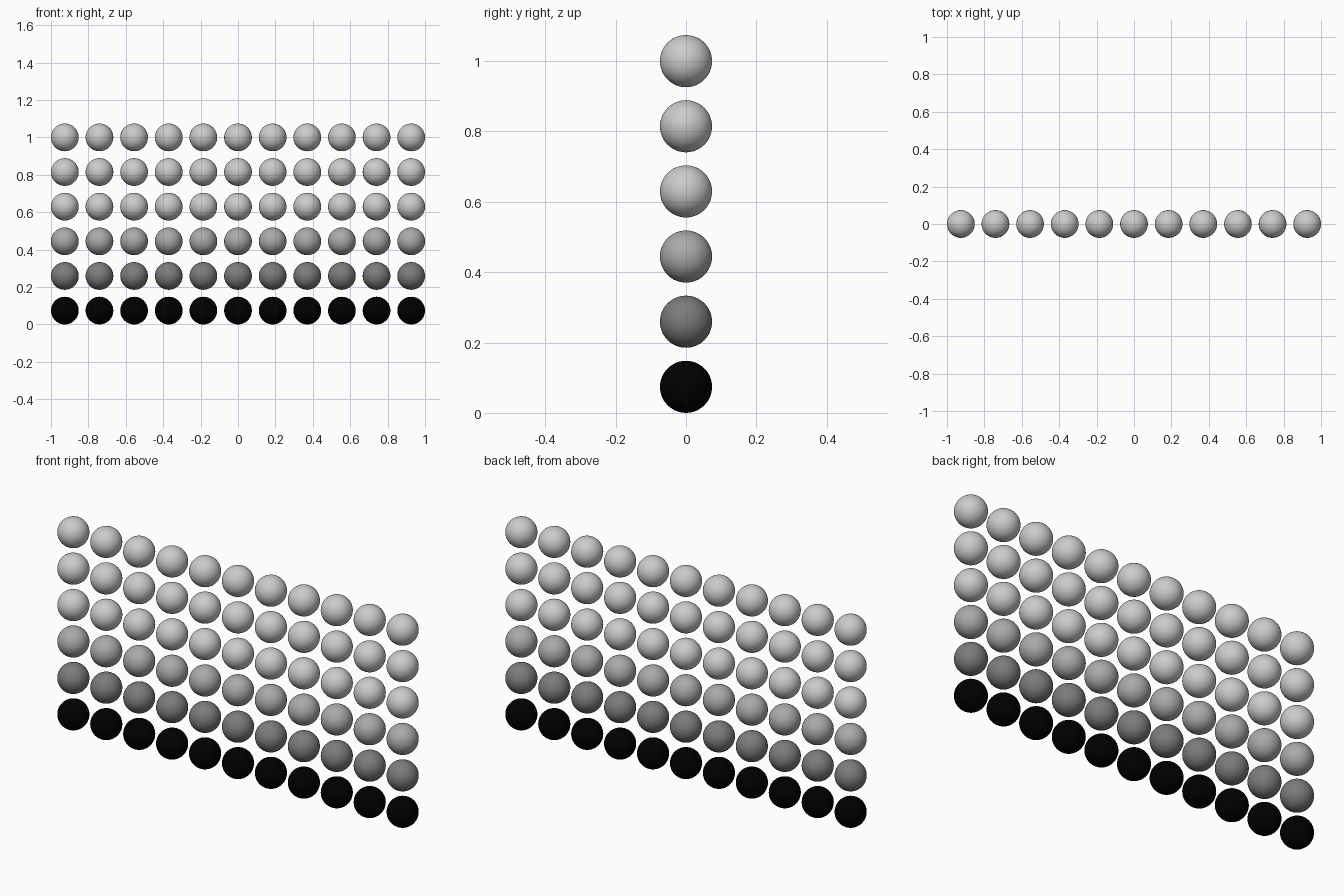
import bpy

if "Cube" in bpy.data.objects:
    bpy.data.objects.remove(bpy.data.objects["Cube"])

COLUMNS = 11
RADIUS = 2 / 27          # 10 gaps of 2.5 radii plus one diameter = 2 units
STEP = 2.5 * RADIUS
# grey of each row from the bottom up; None leaves the plain default grey
SHADES = [0.0, 0.2, 0.4, 0.6, 0.8, None]

# one shared sphere mesh per row
for row, shade in enumerate(SHADES):
    bpy.ops.mesh.primitive_uv_sphere_add(segments=48, ring_count=24, radius=RADIUS)
    ball = bpy.context.object
    bpy.ops.object.shade_smooth()
    if shade is not None:
        mat = bpy.data.materials.new(f"grey_{row}")
        mat.diffuse_color = (shade, shade, shade, 1)
        mat.use_nodes = True
        mat.node_tree.nodes["Principled BSDF"].inputs["Base Color"].default_value = mat.diffuse_color
        ball.data.materials.append(mat)

    # line of spheres along x
    for col in range(COLUMNS):
        obj = ball if col == 0 else ball.copy()
        if col:
            bpy.context.collection.objects.link(obj)
        obj.name = f"sphere_row{row}_col{col}"
        obj.location = ((col - (COLUMNS - 1) / 2) * STEP, 0, RADIUS + row * STEP)
